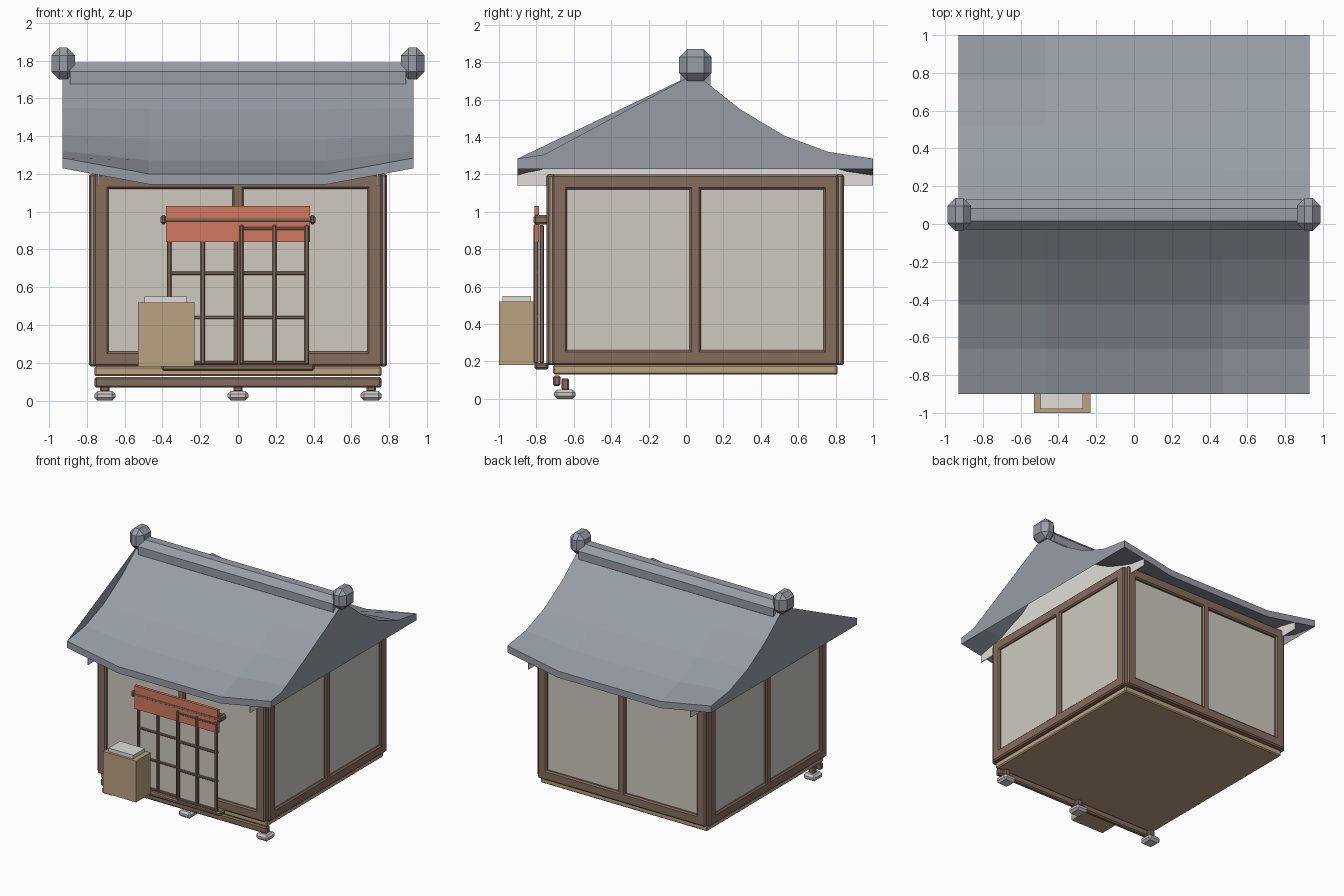
import bpy
import bmesh
import math

if "Cube" in bpy.data.objects:
    bpy.data.objects.remove(bpy.data.objects["Cube"], do_unlink=True)

CY = 0.05  # depth centre of the house


def material(name, r, g, b):
    m = bpy.data.materials.new(name)
    m.use_nodes = True
    m.diffuse_color = (r, g, b, 1)
    m.node_tree.nodes["Principled BSDF"].inputs["Base Color"].default_value = (r, g, b, 1)
    return m


TILE = material("grey roof tile", 0.31, 0.34, 0.385)
TIMBER = material("brown timber", 0.24, 0.155, 0.108)
PANEL = material("wall plaster", 0.62, 0.59, 0.53)
GABLE = material("pale plaster", 0.75, 0.73, 0.68)
TAN = material("tan wood", 0.5, 0.365, 0.22)
CLOTH = material("orange cloth", 0.65, 0.19, 0.115)
STONE = material("pale stone", 0.6, 0.59, 0.56)


def make(name, verts, faces, mat):
    mesh = bpy.data.meshes.new(name)
    mesh.from_pydata(verts, [], faces)
    mesh.materials.append(mat)
    ob = bpy.data.objects.new(name, mesh)
    bpy.context.scene.collection.objects.link(ob)
    return ob


def box(name, x, y, z, mat, bevel=0.0):
    """Box from three (low, high) ranges, optionally chamfered."""
    bm = bmesh.new()
    bmesh.ops.create_cube(bm, size=1)
    for v in bm.verts:
        v.co = [(lo + hi) / 2 + c * (hi - lo) for c, (lo, hi) in zip(v.co, (x, y, z))]
    if bevel:
        bmesh.ops.bevel(bm, geom=bm.edges[:], offset=bevel, segments=1, affect='EDGES')
    mesh = bpy.data.meshes.new(name)
    bm.to_mesh(mesh)
    bm.free()
    mesh.materials.append(mat)
    ob = bpy.data.objects.new(name, mesh)
    bpy.context.scene.collection.objects.link(ob)
    return ob


# Roof: a curved sheet whose eaves dip in the middle
HALF, DEPTH, THICK, SAG = 0.93, 0.95, 0.055, 0.085
PROFILE = [1.74, 1.55, 1.407, 1.32, 1.285]
COLS = [-HALF, -0.47, 0.47, HALF]
ROWS = range(-4, 5)


def roof_z(x, r):
    dip = min(1, (HALF - abs(x)) / (HALF - COLS[2]))
    return PROFILE[abs(r)] - SAG * dip * (r / 4) ** 2


def roof_y(r):
    return CY + DEPTH * r / 4


verts = [(x, roof_y(r), roof_z(x, r) - t) for t in (0, THICK) for x in COLS for r in ROWS]


def vid(layer, c, r):
    return layer * len(COLS) * 9 + c * 9 + r + 4


faces = []
for c in range(3):
    for r in range(-4, 4):
        top = [vid(0, c, r), vid(0, c + 1, r), vid(0, c + 1, r + 1), vid(0, c, r + 1)]
        faces.append(top)
        faces.append([i + vid(1, 0, -4) for i in reversed(top)])
    faces.append([vid(1, c, -4), vid(1, c + 1, -4), vid(0, c + 1, -4), vid(0, c, -4)])
    faces.append([vid(0, c, 4), vid(0, c + 1, 4), vid(1, c + 1, 4), vid(1, c, 4)])

# Gable ends: filled fans from the front eave
back = lambda c: [vid(0, c, r) for r in range(0, 5)] + [vid(1, c, 4)]
left, right = back(3), back(0)
hub = vid(1, 3, -4)
faces += [[hub, b, a] for a, b in zip(left, left[1:])]
faces.append([hub, vid(0, 3, -3), vid(0, 3, -4)])
hub = vid(0, 0, -4)
right.append(vid(1, 0, -4))
faces += [[hub, a, b] for a, b in zip(right, right[1:])]
make("roof", verts, faces, TILE)

# Plaster gable walls under the roof
for side, label in ((1, "left"), (-1, "right")):
    outline = [(roof_y(r), roof_z(0.74, r) - THICK + 0.005) for r in ROWS]
    n = len(outline)
    gv, gf = [], []
    for x in (0.737, 0.743):
        gv += [(side * x, y, z) for y, z in outline] + [(side * x, y, 1.14) for y, z in outline]
    for i in range(n - 1):
        gf.append([i, i + 1, n + i + 1, n + i])
        gf.append([2 * n + i, 3 * n + i, 3 * n + i + 1, 2 * n + i + 1])
        gf.append([n + i, n + i + 1, 3 * n + i + 1, 3 * n + i])
    for i in (0, n - 1):
        gf.append([i, n + i, 3 * n + i, 2 * n + i])
    gable = make(label + "_gable_wall", gv, gf, GABLE)
    bm = bmesh.new()
    bm.from_mesh(gable.data)
    bmesh.ops.recalc_face_normals(bm, faces=bm.faces[:])
    bm.to_mesh(gable.data)
    bm.free()

    # Chamfered ridge end blocks
    box(label + "_ridge_end", sorted((side * 0.862, side * 0.988)),
        (CY - 0.087, CY + 0.087), (1.7, 1.87), TILE, 0.042)

# Octagonal ridge beam
bpy.ops.mesh.primitive_cylinder_add(vertices=8, radius=0.087, depth=1.78,
                                    location=(0, CY, 1.71), rotation=(0, math.pi / 2, 0))
ridge = bpy.context.object
ridge.name = "ridge_beam"
for v in ridge.data.vertices:
    c, s = math.cos(math.pi / 8), math.sin(math.pi / 8)
    v.co.x, v.co.y = c * v.co.x - s * v.co.y, s * v.co.x + c * v.co.y
ridge.data.materials.append(TILE)

# Plaster body and floor slab
box("wall_body", (-0.77, 0.77), (-0.72, 0.82), (0.19, 1.19), PANEL)
box("floor_slab", (-0.76, 0.76), (-0.71, 0.81), (0.13, 0.18), TAN, 0.008)


def frame(name, along_x, centre, wall):
    """Timber frame: two rails, two corner posts and a middle post."""
    lo, hi = centre - 0.765, centre + 0.765
    pieces = [("bottom_rail", (lo, hi), (0.18, 0.26)), ("top_rail", (lo, hi), (1.12, 1.2)),
              ("first_post", (lo, lo + 0.08), (0.182, 1.198)),
              ("middle_post", (centre - 0.03, centre + 0.03), (0.2, 1.18)),
              ("last_post", (hi - 0.08, hi), (0.182, 1.198))]
    for part, span, z in pieces:
        x, y = (span, wall) if along_x else (wall, span)
        box(name + "_" + part, x, y, z, TIMBER, 0.01)


frame("front", True, 0, (-0.745, -0.69))
frame("back", True, 0, (0.79, 0.845))
frame("left", False, CY, (0.735, 0.79))
frame("right", False, CY, (-0.79, -0.735))

# Front footing: beam, pegs and stones
box("front_ground_beam", (-0.76, 0.76), (-0.71, -0.67), (0.068, 0.125), TIMBER, 0.01)
for x in (-0.705, 0, 0.705):
    box("footing_peg", (x - 0.025, x + 0.025), (-0.665, -0.625), (0.045, 0.11), TIMBER, 0.008)
    box("footing_stone", (x - 0.055, x + 0.055), (-0.705, -0.592), (0, 0.05), STONE, 0.016)

# Sliding doors
box("door_sill", (-0.405, 0.405), (-0.81, -0.735), (0.157, 0.192), TIMBER, 0.01)
box("door_head_rail", (-0.4, 0.4), (-0.81, -0.735), (0.942, 0.974), TIMBER, 0.008)
for side in (-1, 1):
    box("head_rail_end", (side * 0.395 - 0.015, side * 0.395 + 0.015),
        (-0.815, -0.735), (0.933, 0.982), TIMBER, 0.01)


def door(name, x0, x1, y0, y1):
    box(name + "_paper", (x0 + 0.01, x1 - 0.01), (y1 - 0.01, y1 - 0.003), (0.2, 0.92), PANEL)
    for x in (x0, (x0 + x1) / 2 - 0.01, x1 - 0.022):
        box(name + "_upright", (x, x + 0.022), (y0, y1), (0.19, 0.93), TIMBER, 0.005)
    for z in (0.2, 0.44, 0.675, 0.91):
        box(name + "_bar", (x0, x1), (y0 + 0.003, y1), (z - 0.009, z + 0.009), TIMBER, 0.004)


door("right_door", -0.375, 0.0, -0.783, -0.76)
door("left_door", 0.008, 0.375, -0.815, -0.788)

# Cloth hung over the doorway
box("door_cloth", (-0.38, 0.38), (-0.809, -0.785), (0.84, 1.03), CLOTH)

# Box with a pale tray beside the door
box("storage_box", (-0.53, -0.23), (-1.0, -0.81), (0.18, 0.52), TAN)
box("box_tray", (-0.495, -0.27), (-0.98, -0.83), (0.52, 0.55), GABLE)
